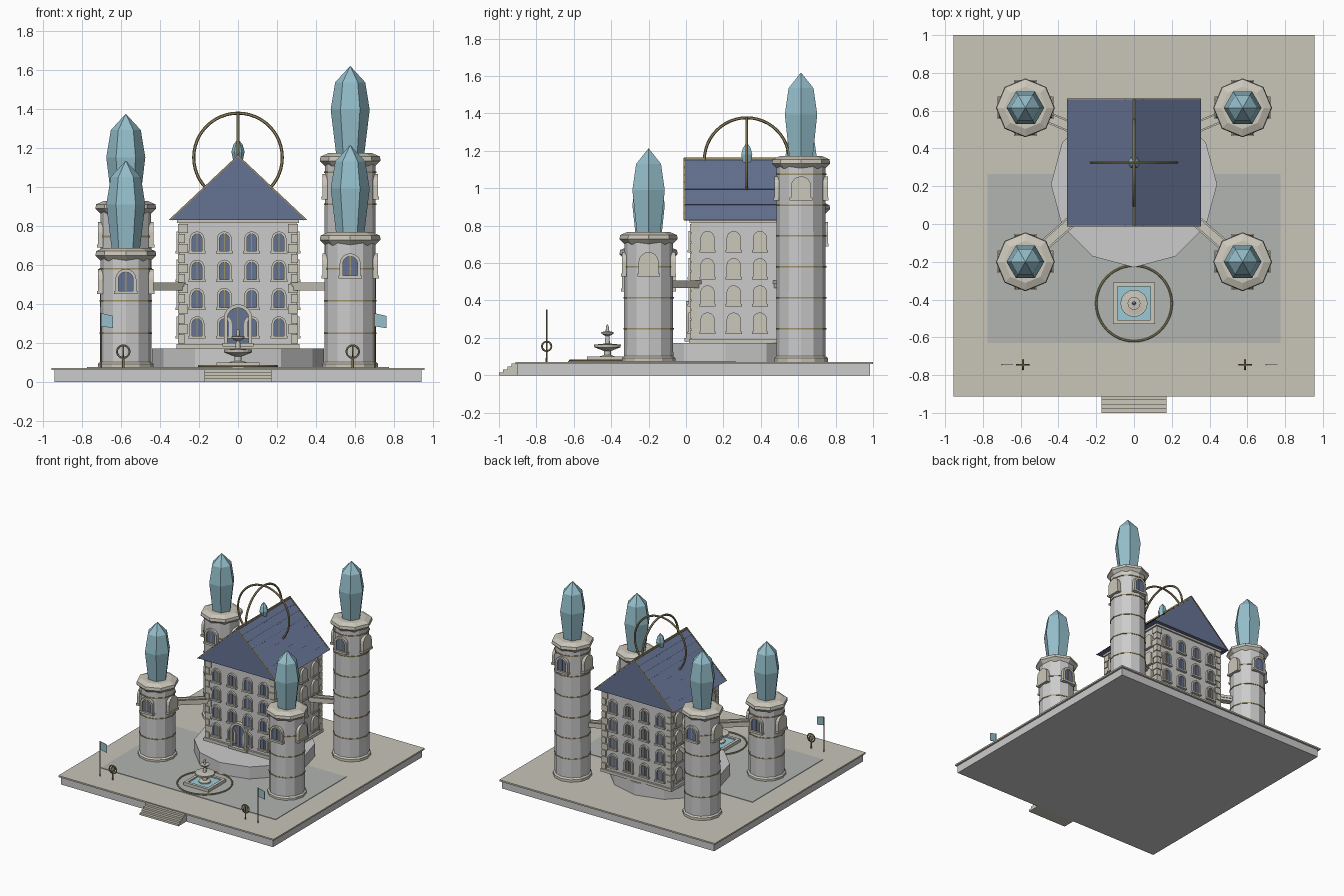
import bpy, bmesh
from math import pi, sin, cos, atan2, hypot
from mathutils import Matrix, Vector

if "Cube" in bpy.data.objects:
    bpy.data.objects.remove(bpy.data.objects["Cube"])

COL = {"stone": (.60, .57, .49, 1), "paving": (.58, .56, .48, 1), "court": (.44, .46, .44, 1),
       "crystal": (.30, .52, .60, 1), "navy": (.13, .17, .29, 1), "gold": (.34, .28, .14, 1),
       "water": (.33, .60, .68, 1)}
parts = {}
I = Matrix()


def part(name, mat=None):
    if name not in parts:
        parts[name] = (bmesh.new(), mat)
    return parts[name][0]


def prism(bm, pts, y0, y1, M=I):
    """Extrude an x-z outline from y0 to y1."""
    a = [bm.verts.new(M @ Vector((x, y0, z))) for x, z in pts]
    b = [bm.verts.new(M @ Vector((x, y1, z))) for x, z in pts]
    n = len(pts)
    bm.faces.new(a)
    bm.faces.new(b[::-1])
    for i in range(n):
        bm.faces.new((a[i], b[i], b[(i + 1) % n], a[(i + 1) % n]))


def box(bm, x0, x1, y0, y1, z0, z1, M=I):
    prism(bm, [(x0, z0), (x1, z0), (x1, z1), (x0, z1)], y0, y1, M)


def lathe(bm, prof, n, loc=(0, 0, 0)):
    """Stack n-sided rings (radius, height); vertices start on the x axis."""
    rings = [[bm.verts.new((loc[0] + r * cos(2 * pi * i / n), loc[1] + r * sin(2 * pi * i / n), loc[2] + z))
              for i in range(n)] for r, z in prof]
    bm.faces.new(rings[0][::-1])
    bm.faces.new(rings[-1])
    for a, b in zip(rings, rings[1:]):
        for i in range(n):
            j = (i + 1) % n
            bm.faces.new((a[i], a[j], b[j], b[i]))


def hoop(bm, R, r, M, n=48, k=6):
    """Torus in the local x-y plane."""
    g = [[bm.verts.new(M @ Vector(((R + r * cos(2 * pi * j / k)) * cos(2 * pi * i / n),
                                   (R + r * cos(2 * pi * j / k)) * sin(2 * pi * i / n),
                                   r * sin(2 * pi * j / k)))) for j in range(k)] for i in range(n)]
    for i in range(n):
        for j in range(k):
            bm.faces.new((g[i][j], g[(i + 1) % n][j], g[(i + 1) % n][(j + 1) % k], g[i][(j + 1) % k]))


def at(x, y, z, rot=0, axis='Z'):
    return Matrix.Translation((x, y, z)) @ Matrix.Rotation(rot, 4, axis)


def arch(w, h, n=8):
    """Round-headed outline, half width w, base at z=0, full height h."""
    return [(w, 0)] + [(w * cos(pi * i / n), h - w + w * sin(pi * i / n)) for i in range(n + 1)] + [(-w, 0)]


def window(prefix, M, w, h, t, d, blind=False):
    """Arched opening facing local -y with frame, pane, sill and mullion."""
    frame = part(prefix + "_frames", "stone")
    o, i = arch(w + t, h + t), arch(w, h)
    if blind:
        prism(frame, o, -d, .01, M)
    else:
        for k in range(len(o) - 1):
            prism(frame, [i[k], o[k], o[k + 1], i[k + 1]], -d, .01, M)
        prism(part(prefix + "_panes", "navy"), i, -d * .4, .01, M)
        box(part(prefix + "_mullions", "gold"), -.003, .003, -d * .6, 0, 0, h, M)
    box(frame, -w - t * 1.4, w + t * 1.4, -d * 1.3, .01, -t, 0, M)


# plinth, courtyard and entrance steps
box(part("terrace_base"), -.94, .94, -.9, .985, 0, .06)
box(part("terrace_top", "paving"), -.955, .955, -.912, 1, .06, .072)
box(part("courtyard", "court"), -.775, .775, -.63, .265, .07, .076)
for k in range(4):
    box(part("entrance_steps", "stone"), -.172, .172, -1 + .0225 * k, -.9, .016 * k, .016 * k + .016)

# keep on a twelve-sided footing
KY = .325
lathe(part("keep_footing"), [(.44, .07), (.44, .172)], 12, (0, .21, 0))
box(part("keep_walls"), -.3, .3, KY - .295, KY + .295, .17, .84)
for z0, z1, e in ((.172, .195, .015), (.815, .832, .012)):
    box(part("keep_cornices", "stone"), -.3 - e, .3 + e, KY - .295 - e, KY + .295 + e, z0, z1)
for sx in (-1, 1):
    for sy in (-1, 1):
        for k in range(12):
            s = .026 if k % 2 else .018
            cx, cy = sx * (.308 - s), KY + sy * (.303 - s)
            box(part("keep_quoins", "stone"), cx - s, cx + s, cy - s, cy + s, .197 + k * .0515, .243 + k * .0515)

# keep windows on four sides; flank windows are blind
for a in range(4):
    for row in range(4):
        for c in (-.21, -.07, .07, .21):
            off = .30 if a % 2 else .295
            M = at(0, KY, 0, a * pi / 2) @ at(c, -off, .235 + row * .145)
            window("keep_window", M, .025, .088, .013, .016, a % 2 == 1)
window("keep_door", at(0, .03, .2), .055, .18, .018, .03)

# gable roof with lapped courses, gilded verges and ridge
W, Z0, Z1, Y0, Y1 = .355, .83, 1.16, -.01, .66
prism(part("roof", "navy"), [(-W + .01, Z0), (W - .01, Z0), (0, Z1 - .01)], Y0, Y1)
N = 8
for s in (-1, 1):
    for k in range(N):
        f, g = k / N, (k + 1) / N
        xa, za, xb, zb = W * (1 - f), Z0 + (Z1 - Z0) * f, W * (1 - g), Z0 + (Z1 - Z0) * g
        prism(part("roof_courses", "navy"),
              [(s * xa, za), (s * xb, zb - .006), (s * (xb - .008), zb - .012), (s * (xa - .02), za - .002)], Y0, Y1)
    for y in (Y0, Y1):
        prism(part("roof_verges", "gold"), [(s * W, Z0), (0, Z1 + .003), (0, Z1 - .006), (s * (W - .01), Z0)],
              y - .004, y + .004)
box(part("roof_ridge", "gold"), -.005, .005, Y0, Y1, Z1 - .01, Z1 + .005)

# armillary hoops and small crystal on the ridge
rings = part("roof_hoops", "gold")
hoop(rings, .227, .008, at(0, KY, 1.15, pi / 2, 'X'))
hoop(rings, .227, .008, at(0, KY, 1.15, pi / 2, 'Y'))
lathe(part("ridge_crystal", "crystal"), [(.022, 1.12), (.034, 1.18), (.024, 1.215), (.001, 1.245)], 6, (0, KY, 0))

# four corner towers: x, y, wall top, bridge landing
for x, y, top, bx, by in ((.575, -.2, .73, .28, .06), (-.575, -.2, .65, -.28, .06),
                          (.575, .615, 1.135, .28, .49), (-.575, .615, .89, -.28, .49)):
    lathe(part("tower_walls"), [(.132, .07), (.130, top)], 12, (x, y, 0))
    lathe(part("tower_feet", "stone"), [(.143, .07), (.143, .092), (.132, .102)], 12, (x, y, 0))
    lathe(part("tower_crowns", "stone"), [(.128, -.03), (.156, -.002), (.152, .02), (.112, .037)], 8, (x, y, top))
    lathe(part("tower_crystals", "crystal"), [(.072, .03), (.1, .26), (.077, .4), (.001, .483)], 6, (x, y, top))
    z = .25
    while z < top - .05:
        lathe(part("tower_bands", "gold"), [(.135, z - .004), (.135, z + .004)], 12, (x, y, 0))
        z += .165
    for a in range(4):
        M = at(x, y, 0, a * pi / 2) @ at(0, -.127, top - .185)
        window("tower_window", M, .038, .098, .016, .016, a % 2 == 1)
    # bridge to the keep
    L = hypot(bx - x, by - y)
    M = at(x, y, 0, atan2(by - y, bx - x))
    box(part("bridge_decks", "stone"), .1, L, -.025, .025, .468, .492, M)
    for s in (-.025, .025):
        box(part("bridge_rails", "stone"), .1, L, s - .005, s + .005, .488, .508, M)

# fountain
FY = -.42
hoop(part("fountain_ring", "gold"), .2, .006, at(0, FY, .08))
b = part("fountain_basin", "stone")
for a in range(4):
    box(b, -.11, .11, -.11, -.088, .07, .1, at(0, FY, 0, a * pi / 2))
box(part("fountain_water", "water"), -.09, .09, FY - .09, FY + .09, .07, .091)
lathe(part("fountain_bowls", "stone"), [(.045, .085), (.045, .1), (.018, .108), (.018, .13), (.07, .15), (.072, .165),
      (.06, .165), (.013, .17), (.011, .21), (.032, .222), (.034, .232), (.01, .234), (.008, .26), (.002, .272)],
      16, (0, FY, 0))

# garden spheres and pennants by the entrance
for s in (-1, 1):
    for ax, r in (('X', .032), ('Y', .025)):
        hoop(part("garden_spheres", "gold"), r, .005, at(s * .588, -.745, .155, pi / 2, ax), 20)
    lathe(part("sphere_posts", "gold"), [(.006, .07), (.004, .18)], 6, (s * .588, -.745, 0))
    lathe(part("flag_poles", "gold"), [(.004, .07), (.004, .352)], 6, (s * .7, -.745, 0))
    prism(part("pennants", "crystal"), [(s * .7, .285), (s * .7 + .06, .275), (s * .7 + .06, .338), (s * .7, .352)],
          -.747, -.743)

# turn the collected parts into objects
for name, (bm, mat) in parts.items():
    bmesh.ops.recalc_face_normals(bm, faces=bm.faces)
    me = bpy.data.meshes.new(name)
    bm.to_mesh(me)
    bm.free()
    if mat:
        m = bpy.data.materials.get(mat) or bpy.data.materials.new(mat)
        m.diffuse_color = COL[mat]
        m.use_nodes = True
        m.node_tree.nodes["Principled BSDF"].inputs["Base Color"].default_value = m.diffuse_color
        me.materials.append(m)
    bpy.context.collection.objects.link(bpy.data.objects.new(name, me))
